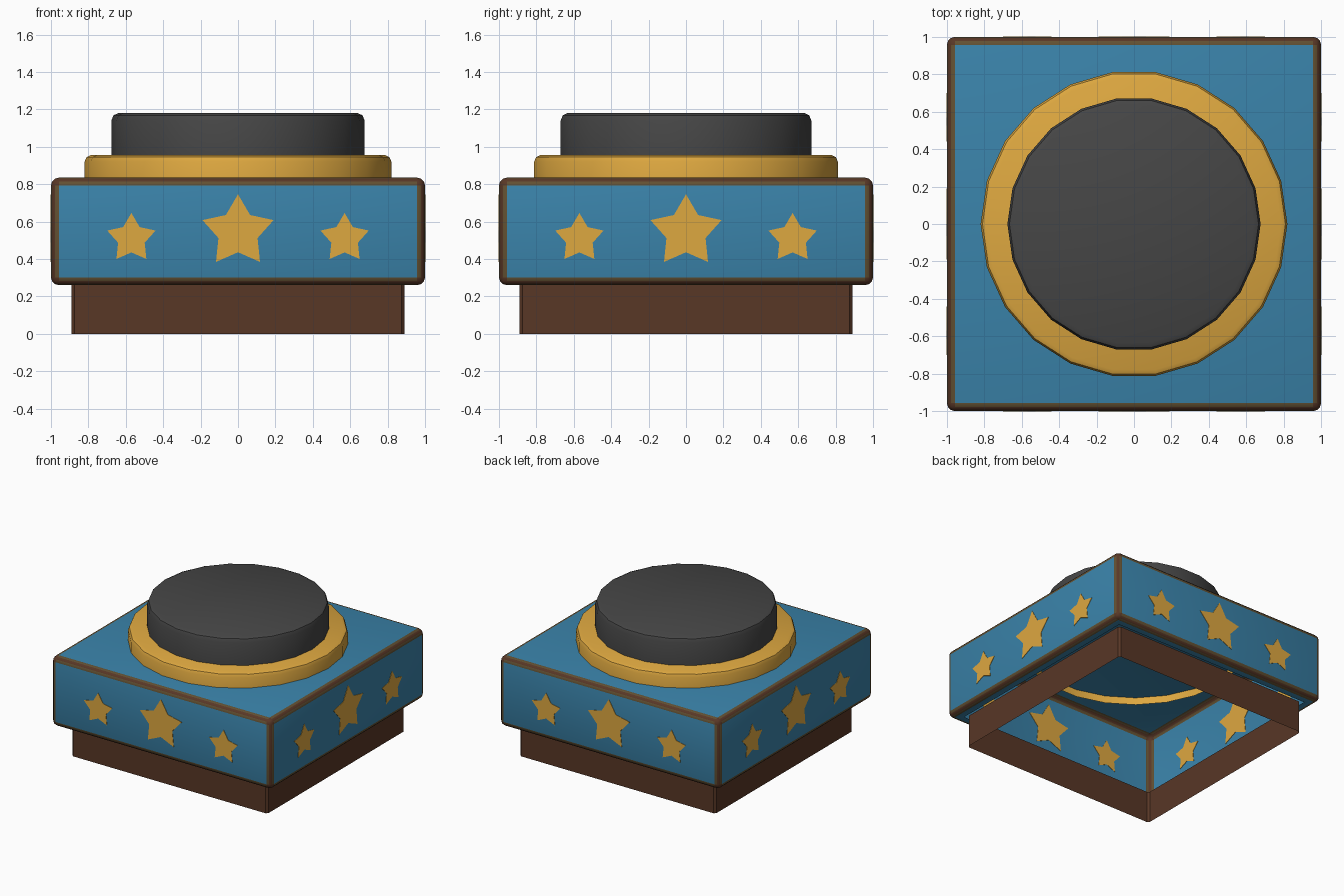
import bpy, bmesh, math
from mathutils import Matrix

if "Cube" in bpy.data.objects:
    bpy.data.objects.remove(bpy.data.objects["Cube"])


def material(name, rgb):
    m = bpy.data.materials.new(name)
    lin = [((c / 255 + 0.055) / 1.055) ** 2.4 for c in rgb]
    m.diffuse_color = (*lin, 1)
    m.use_nodes = True
    m.node_tree.nodes["Principled BSDF"].inputs["Base Color"].default_value = m.diffuse_color
    return m


blue = material("blue_paint", (58, 131, 170))
gold = material("gold_paint", (222, 168, 64))
brown = material("dark_brown", (88, 55, 38))
olive = material("worn_edge", (98, 80, 50))
black = material("charcoal", (70, 70, 70))


def finish(name, bm, mats, smooth=True):
    me = bpy.data.meshes.new(name)
    bm.to_mesh(me)
    bm.free()
    ob = bpy.data.objects.new(name, me)
    bpy.context.collection.objects.link(ob)
    for m in mats:
        me.materials.append(m)
    if smooth:
        bpy.ops.object.select_all(action='DESELECT')
        ob.select_set(True)
        bpy.context.view_layer.objects.active = ob
        bpy.ops.object.shade_smooth_by_angle(angle=math.radians(35))
    return ob


def box(half, z0, z1):
    bm = bmesh.new()
    bmesh.ops.create_cube(bm, size=1, matrix=Matrix.Translation((0, 0, (z0 + z1) / 2))
                          @ Matrix.Diagonal((2 * half, 2 * half, z1 - z0, 1)))
    return bm


def turned(name, profile, mat, n=22):
    # stacked rings of n sides, closed on top, open below
    bm = bmesh.new()
    rings = [[bm.verts.new((r * math.cos(2 * math.pi * i / n), r * math.sin(2 * math.pi * i / n), z))
              for i in range(n)] for r, z in profile]
    for a, b in zip(rings, rings[1:]):
        for i in range(n):
            j = (i + 1) % n
            bm.faces.new((a[i], a[j], b[j], b[i]))
    bm.faces.new(rings[-1])
    return finish(name, bm, [mat])


# body shell with brown bevelled edges, open over the base
bm = box(1.0, 0.26, 0.835)
bmesh.ops.bevel(bm, geom=bm.edges[:], offset=0.042, segments=3, profile=0.5, affect='EDGES')
bm.normal_update()
for f in bm.faces:
    lo, mid, hi = sorted(abs(c) for c in f.normal)
    if hi > 0.999:
        f.material_index = 0
    elif lo < 0.02 and hi > 0.9:
        f.material_index = 2
    else:
        f.material_index = 1
bottom = [f for f in bm.faces if f.normal.z < -0.999]
bmesh.ops.inset_region(bm, faces=bottom, thickness=0.07)
bmesh.ops.delete(bm, geom=bottom, context='FACES')
finish("body", bm, [blue, brown, olive])

# hollow base skirt, open above and below
bm = box(0.89, 0.0, 0.262)
bmesh.ops.bevel(bm, geom=[e for e in bm.edges if abs(e.verts[0].co.z - e.verts[1].co.z) > 0.1],
                offset=0.015, segments=1, affect='EDGES')
bm.normal_update()
bmesh.ops.delete(bm, geom=[f for f in bm.faces if abs(f.normal.z) > 0.9], context='FACES')
finish("base_skirt", bm, [brown], smooth=False)

# gold collar sunk into the body, and the button
turned("collar", [(0.82, 0.775), (0.82, 0.92), (0.81, 0.944), (0.787, 0.955)], gold)
turned("button", [(0.677, 0.95), (0.677, 1.14), (0.666, 1.168), (0.64, 1.18)], black)

# painted stars, thin plates through each wall so they show on both sides
for k, side in enumerate(("front", "right", "back", "left")):
    bm = bmesh.new()
    for cx, cz, R in ((-0.57, 0.51, 0.136), (0, 0.546, 0.2), (0.57, 0.51, 0.136)):
        pts = []
        for i in range(10):
            r = R if i % 2 == 0 else R * 0.55
            a = math.pi / 2 + i * math.pi / 5
            pts.append((cx + r * math.cos(a), cz + r * math.sin(a)))
        front = [bm.verts.new((x, -1.003, z)) for x, z in pts]
        back = [bm.verts.new((x, -0.997, z)) for x, z in pts]
        bm.faces.new(front)
        bm.faces.new(back[::-1])
        for i in range(10):
            j = (i + 1) % 10
            bm.faces.new((front[i], back[i], back[j], front[j]))
    bmesh.ops.recalc_face_normals(bm, faces=bm.faces[:])
    bm.transform(Matrix.Rotation(k * math.pi / 2, 4, 'Z'))
    finish(side + "_stars", bm, [gold], smooth=False)
